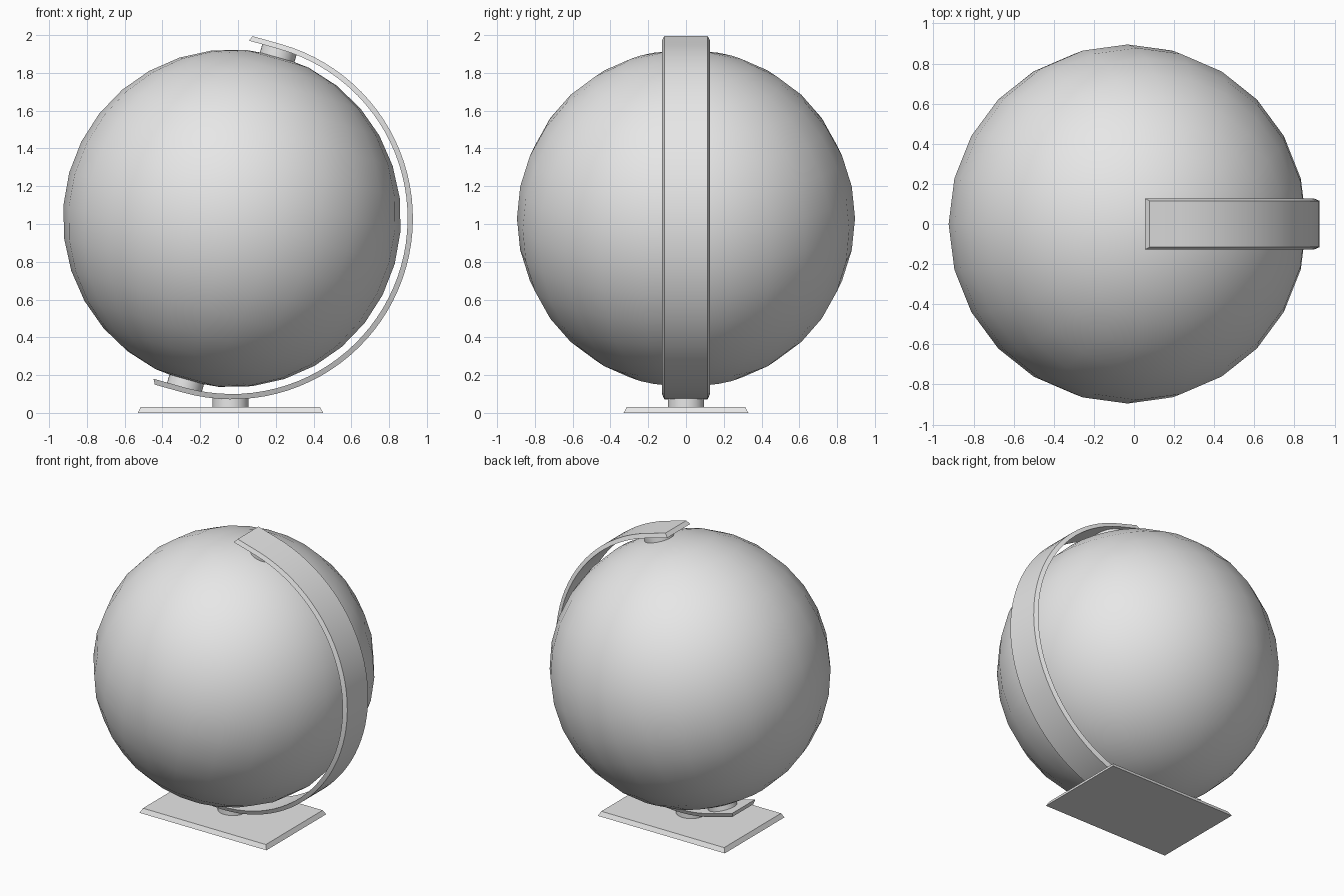
import bpy, bmesh, math
from mathutils import Vector, Matrix

if "Cube" in bpy.data.objects:
    bpy.data.objects.remove(bpy.data.objects["Cube"], do_unlink=True)

CENTRE = Vector((-0.032, 0, 1.03))
TILT = math.radians(15.7)
BALL_R, ARM_IN, ARM_OUT = 0.895, 0.93, 0.958
# local z runs along the tilted polar axis
FRAME = Matrix.Translation(CENTRE) @ Matrix.Rotation(TILT, 4, 'Y')

grey = bpy.data.materials.new("light grey")
grey.use_nodes = True
grey.diffuse_color = (0.8, 0.8, 0.8, 1)
grey.node_tree.nodes["Principled BSDF"].inputs["Base Color"].default_value = (0.8, 0.8, 0.8, 1)


def make(name, bm, matrix, angle=40):
    bmesh.ops.recalc_face_normals(bm, faces=bm.faces)
    mesh = bpy.data.meshes.new(name)
    bm.to_mesh(mesh)
    bm.free()
    mesh.transform(matrix)
    mesh.materials.append(grey)
    ob = bpy.data.objects.new(name, mesh)
    bpy.context.collection.objects.link(ob)
    bpy.ops.object.select_all(action='DESELECT')
    ob.select_set(True)
    bpy.context.view_layer.objects.active = ob
    bpy.ops.object.shade_smooth_by_angle(angle=math.radians(angle))
    return ob


def cylinder(name, radius, z0, z1, matrix):
    bm = bmesh.new()
    bmesh.ops.create_cone(bm, cap_ends=True, segments=32, radius1=radius, radius2=radius,
                          depth=z1 - z0, matrix=Matrix.Translation((0, 0, (z0 + z1) / 2)))
    make(name, bm, matrix)


# Globe ball
bm = bmesh.new()
bmesh.ops.create_uvsphere(bm, u_segments=24, v_segments=16, radius=BALL_R)
make("globe_ball", bm, FRAME)

# Half-circle arm with straight ends and chamfered outer edges
STEPS = 48
bm = bmesh.new()
sections = []


def section(angle, shift_in=0, shift_out=0):
    ring = []
    for r, w, s in ((ARM_IN, -0.127, shift_in), (ARM_IN, 0.127, shift_in),
                    (ARM_OUT, 0.115, shift_out), (ARM_OUT, -0.115, shift_out)):
        ring.append(bm.verts.new((r * math.sin(angle) + s, w, r * math.cos(angle))))
    sections.append(ring)


section(0, -0.17, -0.155)
for i in range(STEPS + 1):
    section(math.pi * i / STEPS)
section(math.pi, -0.17, -0.155)
for a, b in zip(sections, sections[1:]):
    for k in range(4):
        n = (k + 1) % 4
        bm.faces.new((a[k], a[n], b[n], b[k]))
bm.faces.new(sections[0])
bm.faces.new(sections[-1])
make("meridian_arm", bm, FRAME, 25)

# Pivots at both poles
cylinder("top_pivot", 0.095, BALL_R - 0.03, ARM_IN + 0.005, FRAME)
cylinder("bottom_pivot", 0.095, -ARM_IN - 0.005, 0.03 - BALL_R, FRAME)

# Stem and base plate with sloped rim
BASE = Matrix.Translation((-0.04, 0, 0))
cylinder("stem", 0.096, 0.02, 0.078, BASE)
bm = bmesh.new()
bmesh.ops.create_cube(bm, size=2)
for v in bm.verts:
    inset = 0.016 if v.co.z > 0 else 0
    v.co = (v.co.x * (0.491 - inset), v.co.y * (0.33 - inset), 0.03 if v.co.z > 0 else 0)
make("base_plate", bm, BASE, 25)
